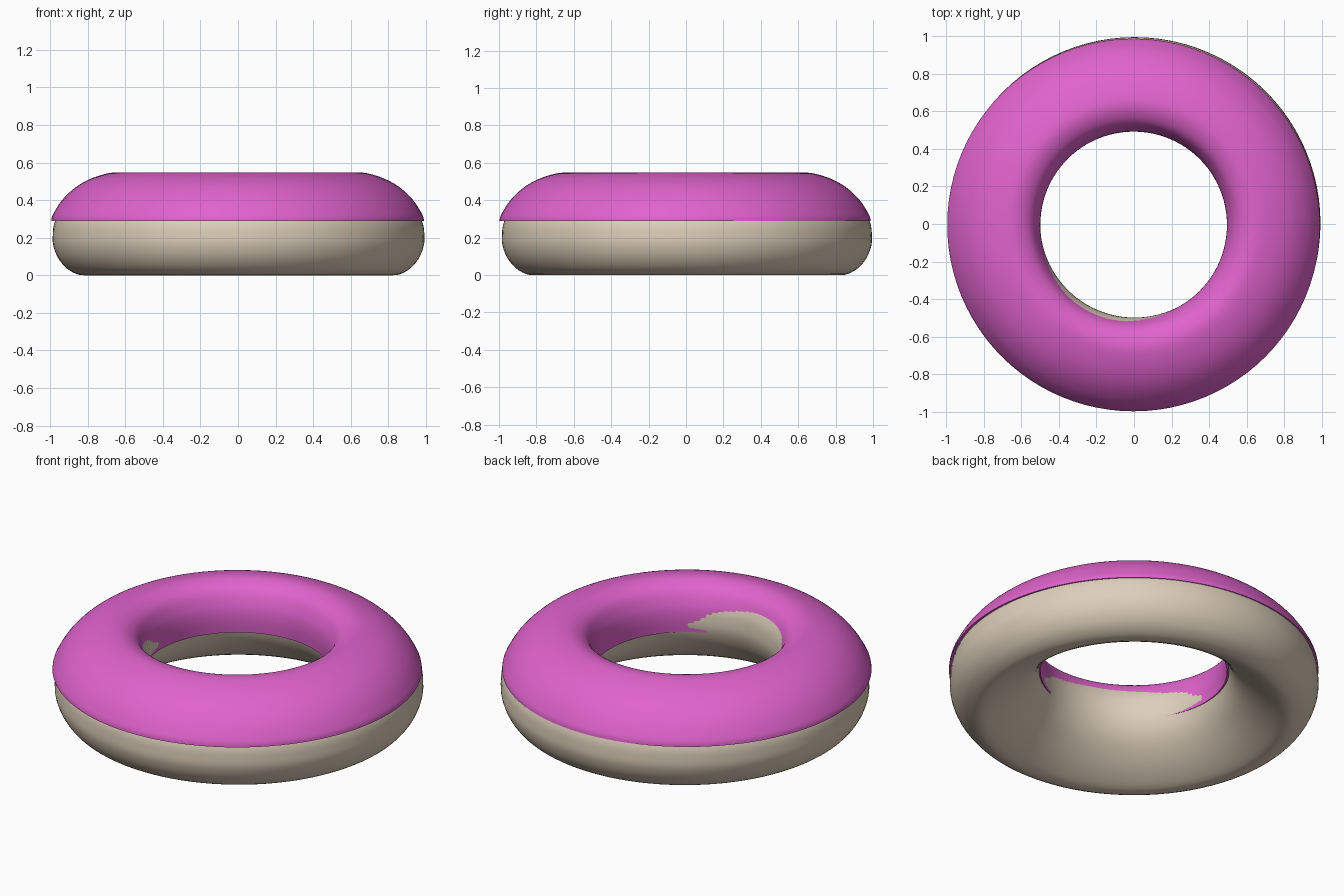
import bpy, bmesh, math

if "Cube" in bpy.data.objects:
    bpy.data.objects.remove(bpy.data.objects["Cube"])

SEG = 96


def material(name, rgb):
    m = bpy.data.materials.new(name)
    m.diffuse_color = (*rgb, 1)
    m.use_nodes = True
    m.node_tree.nodes["Principled BSDF"].inputs["Base Color"].default_value = m.diffuse_color
    return m


def spline(pts, closed, n=4):
    """Catmull-Rom curve through the profile points."""
    k = len(pts)
    get = (lambda i: pts[i % k]) if closed else (lambda i: pts[max(0, min(k - 1, i))])
    out = []
    for i in range(k if closed else k - 1):
        a, b, c, d = (get(i + j) for j in (-1, 0, 1, 2))
        for s in range(n):
            t = s / n
            out.append(tuple(0.5 * (2 * q + (r - p) * t + (2 * p - 5 * q + 4 * r - u) * t * t
                                    + (3 * q - p - 3 * r + u) * t ** 3)
                             for p, q, r, u in zip(a, b, c, d)))
    if not closed:
        out.append(pts[-1])
    return out


def ring(name, prof, closed, mat, cx, cy, keep=None):
    """Spin a (radius, height) profile round z; keep() trims faces."""
    bm = bmesh.new()
    rows = []
    for i in range(SEG):
        a = 2 * math.pi * i / SEG
        rows.append([bm.verts.new((cx + r * math.cos(a), cy + r * math.sin(a), z)) for r, z in prof])
    k = len(prof)
    for i in range(SEG):
        A, B = rows[i], rows[(i + 1) % SEG]
        az = 360 * (i + 0.5) / SEG
        for j in range(k if closed else k - 1):
            q = (j + 1) % k
            r, z = (prof[j][0] + prof[q][0]) / 2, (prof[j][1] + prof[q][1]) / 2
            if keep is None or keep(az, r, z):
                bm.faces.new((A[j], B[j], B[q], A[q]))
    bmesh.ops.delete(bm, geom=[v for v in bm.verts if not v.link_faces], context='VERTS')
    bmesh.ops.recalc_face_normals(bm, faces=bm.faces)
    if max(bm.faces, key=lambda f: f.calc_center_median().z).normal.z < 0:
        bmesh.ops.reverse_faces(bm, faces=bm.faces)
    me = bpy.data.meshes.new(name)
    bm.to_mesh(me)
    bm.free()
    me.materials.append(mat)
    ob = bpy.data.objects.new(name, me)
    bpy.context.collection.objects.link(ob)
    bpy.ops.object.select_all(action='DESELECT')
    ob.select_set(True)
    bpy.context.view_layer.objects.active = ob
    bpy.ops.object.shade_smooth_by_angle(angle=math.radians(50))
    return ob


dough_mat = material("dough beige", (0.72, 0.62, 0.49))
icing_mat = material("icing pink", (0.75, 0.125, 0.61))

# Dough: skewed ring, resting on its outer part
dough_pts = [(0.82, 0.0), (0.90, 0.026), (0.955, 0.083), (0.984, 0.15), (0.989, 0.21), (0.976, 0.29),
             (0.91, 0.40), (0.83, 0.47), (0.74, 0.515), (0.64, 0.535), (0.56, 0.50), (0.518, 0.43),
             (0.504, 0.36), (0.509, 0.28), (0.55, 0.19), (0.625, 0.11), (0.72, 0.042)]
ring("dough", spline(dough_pts, True), True, dough_mat, 0.003, 0.005)

# Icing: thin shell over the top, set slightly off centre
icing_pts = [(0.992, 0.29), (0.982, 0.325), (0.93, 0.405), (0.85, 0.477), (0.75, 0.526),
             (0.64, 0.547), (0.553, 0.51), (0.51, 0.435), (0.497, 0.36), (0.501, 0.275)]
icing_prof = [(0.965, 0.288)] + spline(icing_pts, False, 6) + [(0.52, 0.275)]


def icing_keep(az, r, z):
    # stepped inner edge on the front side of the hole
    if r > 0.53:
        return True
    if 230 < az < 288:
        return z > 0.385
    if 210 < az < 294:
        return z > 0.335
    return True


ring("icing", icing_prof, False, icing_mat, -0.002, -0.005, icing_keep)
